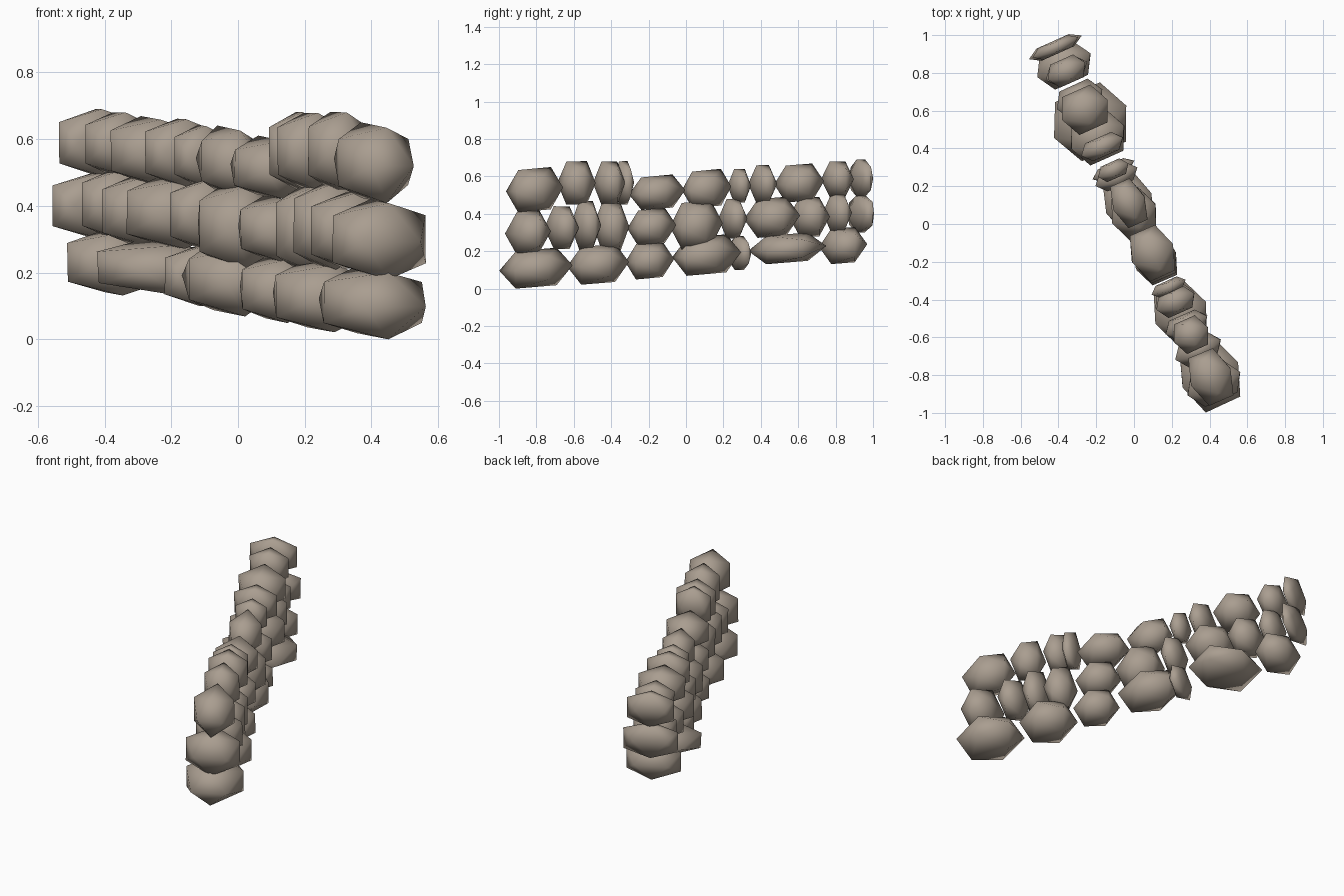
import bpy
import bmesh
import random
from math import cos, sin, radians, sqrt
from mathutils import Matrix, Vector

cube = bpy.data.objects.get("Cube")
if cube:
    bpy.data.objects.remove(cube, do_unlink=True)

random.seed(4)
WALL_ANGLE = radians(24)
GOLDEN = (1 + sqrt(5)) / 2
CENTRE_X, SLOPE = 0.025, -0.472
FULLNESS = 0.7


def make_material(name, colour):
    material = bpy.data.materials.new(name)
    material.use_nodes = True
    material.diffuse_color = colour
    shader = material.node_tree.nodes["Principled BSDF"]
    shader.inputs["Base Color"].default_value = colour
    shader.inputs["Roughness"].default_value = 0.9
    return material


def boulder_corners():
    """Corners of a rounded twenty-sided block with unit half-sizes."""
    short = 1 / GOLDEN
    corners = []
    for first in (-1, 1):
        for second in (-1, 1):
            corners.append(Vector((0, FULLNESS * first, second)))
            corners.append(Vector((short * first, second, 0)))
            corners.append(Vector((second, 0, short * first)))
    return corners


def make_stone(name, front, back, bottom, top, half_width, material):
    """Stone fitted between its limits along the wall, in hundredths."""
    centre_y = (front + back) / 200
    centre_z = (bottom + top) / 200
    half_y = (back - front) / 200
    half_z = (top - bottom) / 200
    half_x = half_width / 100
    c, s = cos(WALL_ANGLE), sin(WALL_ANGLE)

    # Undo the effect of the turn so the stone fills its limits
    length = max((half_y - half_x * s / GOLDEN) / c + 0.006, 0.035)
    depth = min(half_x / c, (half_x - s * length) / (c / GOLDEN))
    depth = max(depth, 0.07)
    lean = 0.08 if length > 0.09 else 0.0
    height = half_z - lean * length * FULLNESS

    turn = Matrix.Rotation(WALL_ANGLE, 3, "Z")
    centre = Vector((CENTRE_X + SLOPE * centre_y, centre_y, centre_z))
    bm = bmesh.new()
    for corner in boulder_corners():
        rough = Vector([random.uniform(-0.015, 0.015) for axis in range(3)])
        p = corner + rough
        p = Vector((p.x * depth, p.y * length, p.z * height))
        p.z += lean * p.y
        point = centre + turn @ p
        point.z = max(point.z, 0)
        bm.verts.new(point)
    bmesh.ops.convex_hull(bm, input=bm.verts)
    bmesh.ops.recalc_face_normals(bm, faces=bm.faces)
    for face in bm.faces:
        face.smooth = True
    mesh = bpy.data.meshes.new(name)
    bm.to_mesh(mesh)
    bm.free()
    mesh.materials.append(material)
    stone = bpy.data.objects.new(name, mesh)
    bpy.context.collection.objects.link(stone)
    return stone


stone_grey = make_material("warm_grey_stone", (0.40, 0.34, 0.28, 1))

# Courses of stones: front, back, bottom, top, half width
bottom_course = [
    (-99, -61, 0, 22, 16), (-63, -31, 2, 24, 14), (-32, -7, 5, 25, 11),
    (-7, 29, 7, 29, 14), (23, 34, 10, 28, 11), (34, 74, 13, 30, 19),
    (72, 96, 13, 33, 14),
]
middle_course = [
    (-96, -73, 18, 42, 14), (-75, -58, 21, 44, 12), (-61, -46, 21, 47, 11),
    (-49, -31, 20, 46, 10), (-31, -6, 23, 43, 11), (-8, 19, 21, 47, 12),
    (18, 32, 27, 48, 11), (32, 60, 27, 49, 14), (56, 76, 28, 49, 12),
    (74, 88, 30, 51, 11), (88, 99, 30, 50, 14),
]
top_course = [
    (-96, -66, 41, 65, 12), (-68, -49, 45, 68, 9), (-49, -33, 45, 68, 10),
    (-38, -29, 45, 68, 9), (-30, -1, 42, 61, 12), (-2, 24, 43, 64, 10),
    (23, 34, 46, 64, 8), (34, 48, 46, 66, 11), (48, 73, 46, 67, 12),
    (73, 89, 49, 68, 10), (88, 99, 49, 69, 12),
]

courses = {"bottom": bottom_course, "middle": middle_course, "top": top_course}
for course_name, course in courses.items():
    for number, limits in enumerate(course, start=1):
        make_stone(f"{course_name}_stone_{number}", *limits, stone_grey)
